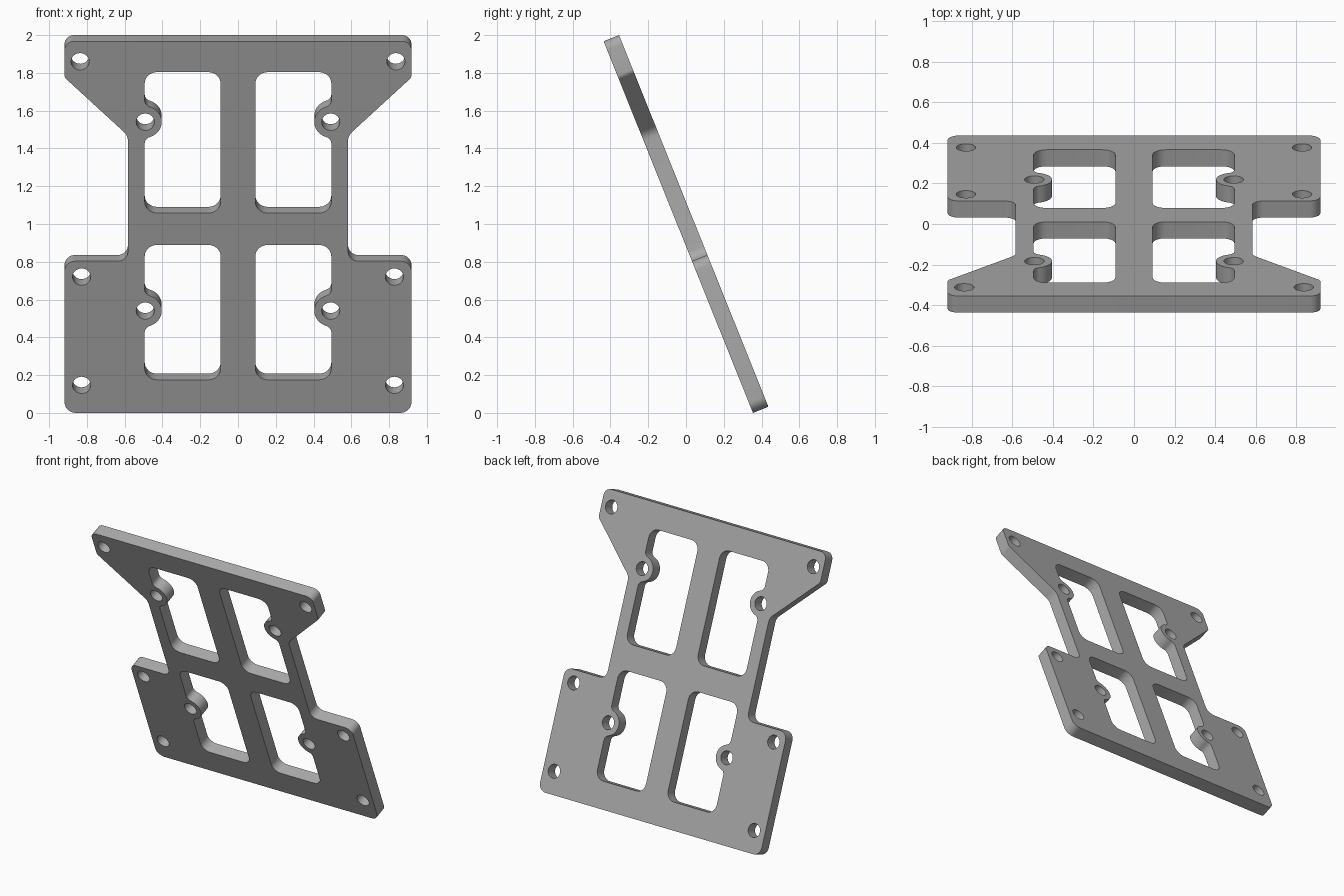
import bpy, bmesh, math
from mathutils import Vector

if "Cube" in bpy.data.objects:
    bpy.data.objects.remove(bpy.data.objects["Cube"])

TILT = math.radians(21.9)      # lean of the plate towards the front
C = math.cos(TILT)
T = 0.088                      # plate thickness
L = (2 - T * math.sin(TILT)) / C


def arc(cx, cy, r, a0, a1, n=10):
    return [(cx + r * math.cos(a0 + (a1 - a0) * i / n),
             cy + r * math.sin(a0 + (a1 - a0) * i / n)) for i in range(n + 1)]


def rounded(pts, n=8):
    """Round each (x, y, r) corner; r = 0 keeps the point."""
    out = []
    for i, (x, y, r) in enumerate(pts):
        p = Vector((x, y))
        if r == 0:
            out.append((x, y))
            continue
        a = (Vector(pts[i - 1][:2]) - p).normalized()
        b = (Vector(pts[(i + 1) % len(pts)][:2]) - p).normalized()
        half = a.angle(b) / 2
        c = p + (a + b).normalized() * (r / math.sin(half))
        s = p + a * (r / math.tan(half)) - c
        e = p + b * (r / math.tan(half)) - c
        turn = math.atan2(s.x * e.y - s.y * e.x, s.dot(e))
        a0 = math.atan2(s.y, s.x)
        out += arc(c.x, c.y, r, a0, a0 + turn, n)
    return out


def window(v0, v1, vc, x0=0.092, x1=0.494, R=0.09, f=0.04, r=0.065):
    """Rounded window with a filleted screw boss bulging in at the outer edge."""
    dv = math.sqrt((R + f) ** 2 - f ** 2)
    a = math.atan2(dv, f)
    boss = (arc(x1 - f, vc - dv, f, 0, a)
            + arc(x1, vc, R, math.pi + a, math.pi - a, 20)[1:-1]
            + arc(x1 - f, vc + dv, f, -a, 0))
    return rounded([(x0, v0, r), (x1, v0, r)] + [(x, y, 0) for x, y in boss]
                   + [(x1, v1, r), (x0, v1, r)])


# outer outline: right half, then mirrored
half = [(0.918, 0, 0.06), (0.918, 0.803 / C, 0.055), (0.583, 0.803 / C, 0.055),
        (0.583, 1.468 / C, 0.07), (0.918, 1.775 / C, 0.03), (0.918, L, 0.05)]
loops = [rounded(half + [(-x, y, r) for x, y, r in reversed(half)])]

# windows and screw holes on both sides
holes = [(0.836, 1.86), (0.828, 0.72), (0.828, 0.147), (0.491, 1.54), (0.491, 0.54)]
for sx in (1, -1):
    side = [window(1.058 / C, 1.804 / C, 1.54 / C), window(0.175 / C, 0.889 / C, 0.54 / C)]
    side += [arc(x, z / C, 0.048, 0, 2 * math.pi, 32)[:-1] for x, z in holes]
    loops += [[(sx * x, y) for x, y in lp] for lp in side]

# filled, extruded profile
curve = bpy.data.curves.new("plate_profile", 'CURVE')
curve.dimensions = '2D'
curve.fill_mode = 'BOTH'
curve.extrude = T / 2
for lp in loops:
    s = curve.splines.new('POLY')
    s.points.add(len(lp) - 1)
    for p, (x, y) in zip(s.points, lp):
        p.co = (x, y - L / 2, 0, 1)
    s.use_cyclic_u = True
tmp = bpy.data.objects.new("plate_profile", curve)
bpy.context.collection.objects.link(tmp)
bpy.context.view_layer.update()
mesh = bpy.data.meshes.new_from_object(tmp.evaluated_get(bpy.context.evaluated_depsgraph_get()))
bpy.data.objects.remove(tmp)

bm = bmesh.new()
bm.from_mesh(mesh)
bmesh.ops.remove_doubles(bm, verts=bm.verts, dist=1e-5)
bmesh.ops.recalc_face_normals(bm, faces=bm.faces)
bm.to_mesh(mesh)
bm.free()

# tilted mounting plate
plate = bpy.data.objects.new("mounting_plate", mesh)
bpy.context.collection.objects.link(plate)
plate.rotation_euler.x = math.pi / 2 + TILT
plate.location.z = 1
grey = bpy.data.materials.new("plain grey")
grey.diffuse_color = (0.4, 0.4, 0.4, 1)
grey.use_nodes = True
grey.node_tree.nodes["Principled BSDF"].inputs["Base Color"].default_value = grey.diffuse_color
mesh.materials.clear()
mesh.materials.append(grey)
bpy.context.view_layer.objects.active = plate
plate.select_set(True)
bpy.ops.object.shade_smooth_by_angle(angle=math.radians(30))
